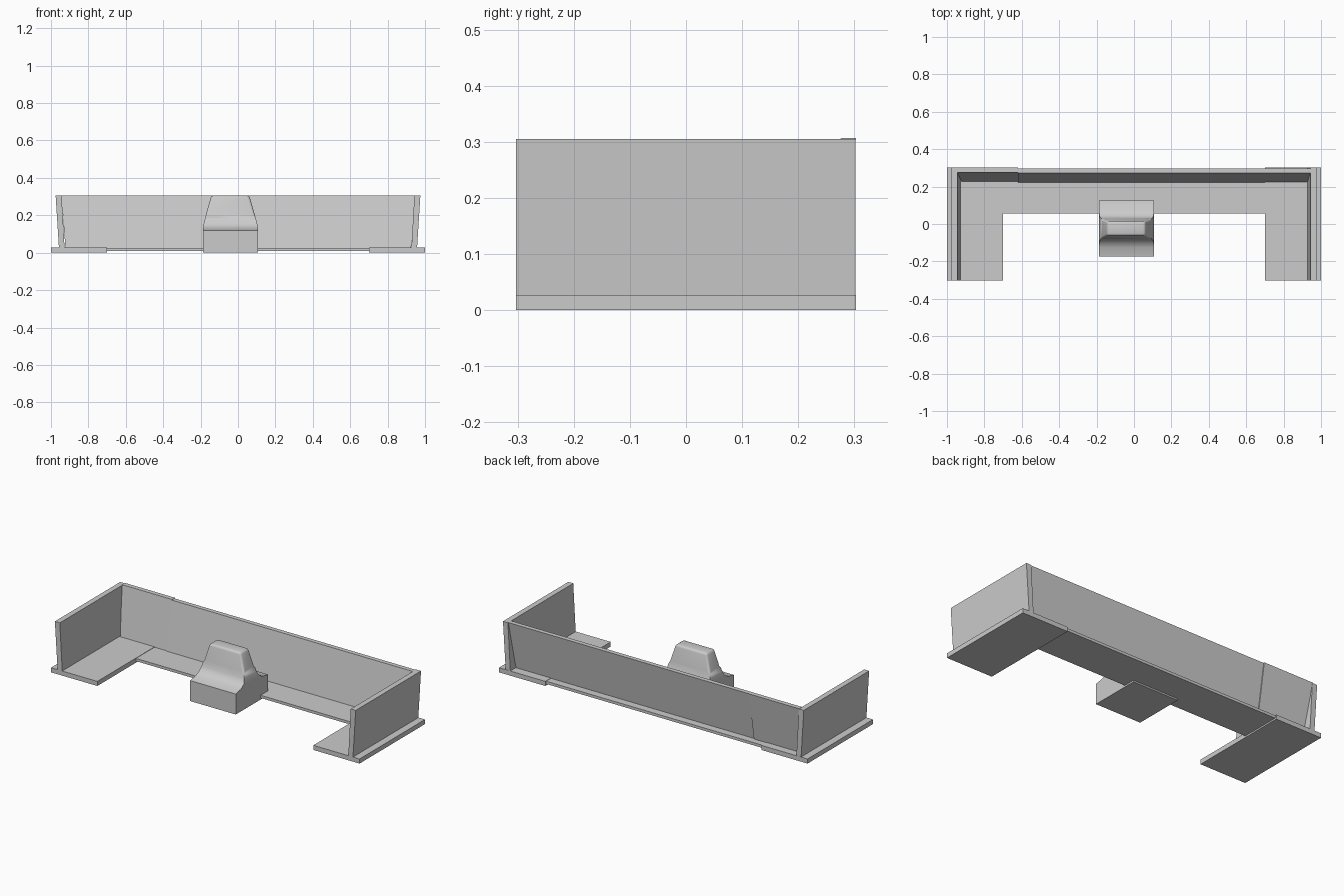
import bpy, bmesh

if "Cube" in bpy.data.objects:
    bpy.data.objects.remove(bpy.data.objects["Cube"])


def loft(name, rings, bevel=0.0, smooth=False):
    """Solid lofted through rectangular rings (x0, x1, y0, y1, z)."""
    bm = bmesh.new()
    loops = [[bm.verts.new(p) for p in
              ((x0, y0, z), (x1, y0, z), (x1, y1, z), (x0, y1, z))]
             for x0, x1, y0, y1, z in rings]
    for a, b in zip(loops, loops[1:]):
        for i in range(4):
            j = (i + 1) % 4
            bm.faces.new((a[i], a[j], b[j], b[i]))
    bm.faces.new(loops[0][::-1])
    bm.faces.new(loops[-1])
    bmesh.ops.recalc_face_normals(bm, faces=bm.faces[:])
    if bevel:
        # round only the edges around the topmost ring and its uprights
        top = set(loops[-1])
        edges = [e for e in bm.edges if top & set(e.verts)]
        bmesh.ops.bevel(bm, geom=edges, offset=bevel, segments=3,
                        profile=0.5, affect='EDGES')
    mesh = bpy.data.meshes.new(name)
    bm.to_mesh(mesh)
    bm.free()
    obj = bpy.data.objects.new(name, mesh)
    bpy.context.collection.objects.link(obj)
    if smooth:
        bpy.ops.object.select_all(action='DESELECT')
        bpy.context.view_layer.objects.active = obj
        obj.select_set(True)
        bpy.ops.object.shade_smooth_by_angle(angle=0.6)
    return obj


# Side plates and the walls leaning outward on them
for side, s in (("left", -1), ("right", 1)):
    def span(a, b):
        return sorted((s * a, s * b))
    loft(side + "_floor_plate", [(*span(0.70, 1.0), -0.303, 0.303, 0.0),
                                 (*span(0.70, 1.0), -0.303, 0.303, 0.027)])
    loft(side + "_wall", [(*span(0.927, 0.957), -0.303, 0.302, 0.02),
                          (*span(0.943, 0.975), -0.303, 0.302, 0.305)])

# Back floor strip, slightly raised
loft("back_floor_strip", [(-0.70, 0.70, 0.055, 0.295, 0.009),
                          (-0.70, 0.70, 0.055, 0.295, 0.025)])

# Back wall leaning outward, with a short offset panel at the left
loft("back_wall", [(-0.62, 0.925, 0.222, 0.250, 0.02),
                   (-0.62, 0.950, 0.272, 0.298, 0.305)])
loft("back_wall_left_panel", [(-0.922, -0.62, 0.226, 0.256, 0.02),
                              (-0.945, -0.62, 0.276, 0.303, 0.307)])

# Central pedestal: square block flaring up into a tapered tower
loft("pedestal", [
    (-0.188, 0.108, -0.175, 0.125, 0.0),
    (-0.188, 0.108, -0.175, 0.125, 0.12),
    (-0.187, 0.107, -0.125, 0.073, 0.130),
    (-0.185, 0.105, -0.096, 0.044, 0.147),
    (-0.179, 0.098, -0.082, 0.032, 0.172),
    (-0.171, 0.089, -0.074, 0.026, 0.205),
    (-0.143, 0.060, -0.062, 0.014, 0.305)], bevel=0.012, smooth=True)
